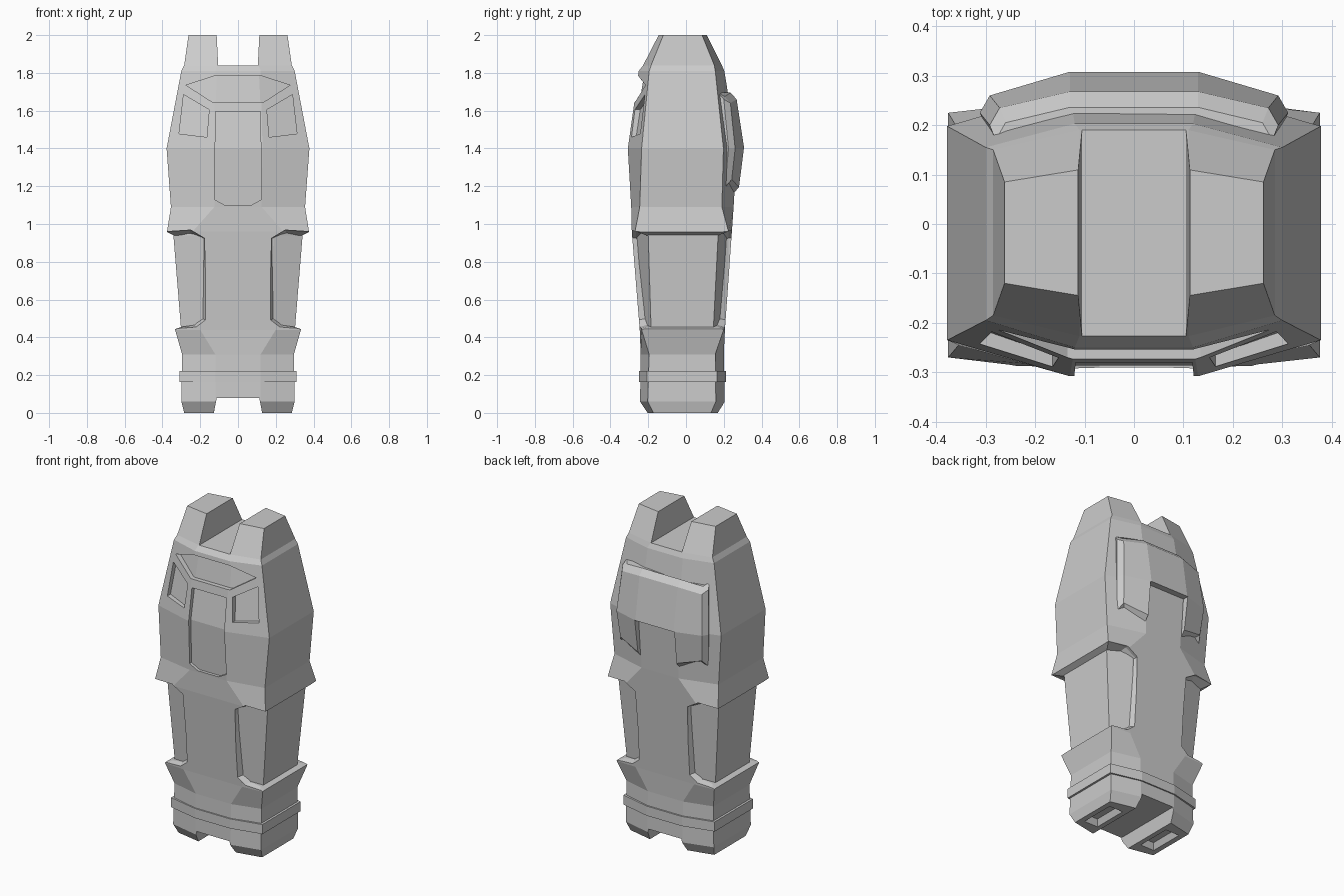
import bpy, bmesh


def loft(name, rings):
    """Closed solid through equal-length rings of 3D points."""
    bm = bmesh.new()
    loops = [[bm.verts.new(p) for p in r] for r in rings]
    for a, b in zip(loops, loops[1:]):
        for i in range(len(a)):
            j = (i + 1) % len(a)
            bm.faces.new((a[i], a[j], b[j], b[i]))
    bm.faces.new(loops[0][::-1])
    bm.faces.new(loops[-1])
    bmesh.ops.recalc_face_normals(bm, faces=bm.faces)
    mesh = bpy.data.meshes.new(name)
    bm.to_mesh(mesh)
    bm.free()
    ob = bpy.data.objects.new(name, mesh)
    bpy.context.collection.objects.link(ob)
    return ob


def ring(z, c, w, fc, fs, bs, bc):
    """Eight-sided section: centre half width, full half width, front and back depths."""
    return [(-c, fc, z), (c, fc, z), (w, fs, z), (w, bs, z),
            (c, bc, z), (-c, bc, z), (-w, bs, z), (-w, fs, z)]


def prism(name, profile, y0, y1):
    return loft(name, [[(x, y, z) for x, z in profile] for y in (y0, y1)])


def combine(ob, other, operation):
    m = ob.modifiers.new(operation.title(), 'BOOLEAN')
    m.operation, m.object, m.solver = operation, other, 'EXACT'
    bpy.context.view_layer.objects.active = ob
    bpy.ops.object.modifier_apply(modifier=m.name)
    bpy.data.objects.remove(other, do_unlink=True)


def flip(profile):
    return [(-x, z) for x, z in profile]


# Outer armour shell
body = loft("pod_body", [ring(*s) for s in (
    (0.00, .12, .285, -.205, -.172, .132, .17),
    (0.06, .12, .300, -.243, -.203, .158, .205),
    (0.31, .12, .296, -.240, -.195, .155, .200),
    (0.44, .20, .333, -.245, -.235, .200, .206),
    (0.96, .24, .376, -.287, -.270, .225, .243),
    (1.09, .125, .355, -.290, -.245, .190, .252),
    (1.40, .13, .378, -.308, -.235, .198, .270),
    (1.81, .12, .300, -.250, -.195, .155, .203),
    (1.84, .11, .285, -.227, -.185, .150, .190),
    (2.00, .11, .262, -.145, -.120, .085, .110))])

# Slots between the top prongs and between the feet
combine(body, prism("top_slot", [(-.105, 1.84), (.105, 1.84), (.118, 2.1), (-.118, 2.1)], -.6, .6), 'DIFFERENCE')
combine(body, prism("foot_slot", [(-.112, .08), (.112, .08), (.132, -.02), (-.132, -.02)], -.6, .6), 'DIFFERENCE')

# Wrap-around side recesses with sloped walls
outer = [(.46, 1.0), (.376, .96), (.25, .968), (.178, .925), (.165, .49), (.215, .45), (.335, .44), (.46, .40)]
inner = [(.46, 1.0), (.34, .94), (.265, .94), (.2, .91), (.19, .5), (.23, .465), (.30, .455), (.46, .40)]
stations = ((-.5, outer), (-.265, outer), (-.21, inner), (.17, inner), (.225, outer), (.5, outer))
for s in (1, -1):
    combine(body, loft("side_recess", [[(s * x, y, z) for x, z in p] for y, p in stations]), 'DIFFERENCE')

# Front openings: visor, two side windows, centre channel
visor = [(-.275, 1.735), (-.12, 1.785), (.12, 1.785), (.275, 1.735), (.135, 1.645), (-.135, 1.645)]
window = [(.288, 1.685), (.153, 1.605), (.165, 1.46), (.312, 1.478)]
channel = [(-.118, 1.595), (.118, 1.595), (.125, 1.13), (.07, 1.1), (-.07, 1.1), (-.125, 1.13)]
for shape in (visor, window, flip(window), channel):
    combine(body, prism("front_opening", shape, -.5, -.1), 'DIFFERENCE')

# Inner core forms the floors of all recesses
core = loft("core", [ring(*s) for s in (
    (0.10, .11, .26, -.20, -.16, .12, .16),
    (0.40, .14, .29, -.215, -.180, .14, .175),
    (0.45, .16, .302, -.222, -.185, .145, .182),
    (0.94, .19, .342, -.260, -.200, .170, .215),
    (1.09, .125, .325, -.272, -.225, .16, .225),
    (1.40, .13, .340, -.286, -.217, .17, .245),
    (1.82, .11, .262, -.217, -.17, .13, .17))])
combine(body, core, 'UNION')

# Hollow pads under both feet
for s in (1, -1):
    pad = loft("foot_hollow", [
        [(s * (.205 + a * u), -.02 + b * v, z) for u, v in ((-1, -1), (1, -1), (1, 1), (-1, 1))]
        for z, a, b in ((-.01, .052, .115), (.035, .03, .09))])
    combine(body, pad, 'DIFFERENCE')

# Band around the base
loft("base_band", [ring(z, .12, .311, -.249, -.207, .165, .211) for z in (.163, .222)])

# Raised back plate, notched at the bottom centre
plate = loft("back_plate", [
    [(-.25, .08, z), (-w, s - .035, z), (-w + .02, s, zs), (-.13, c, z), (.13, c, z),
     (w - .02, s, zs), (w, s - .035, z), (.25, .08, z)]
    for z, zs, w, c, s in ((1.165, 1.215, .27, .255, .215), (1.195, 1.235, .298, .281, .242),
                           (1.40, 1.40, .312, .308, .260), (1.66, 1.64, .292, .268, .235),
                           (1.695, 1.675, .28, .236, .205))])
combine(plate, prism("plate_notch", [(-.135, 1.40), (.135, 1.40), (.13, 1.1), (-.13, 1.1)], 0, .5), 'DIFFERENCE')
